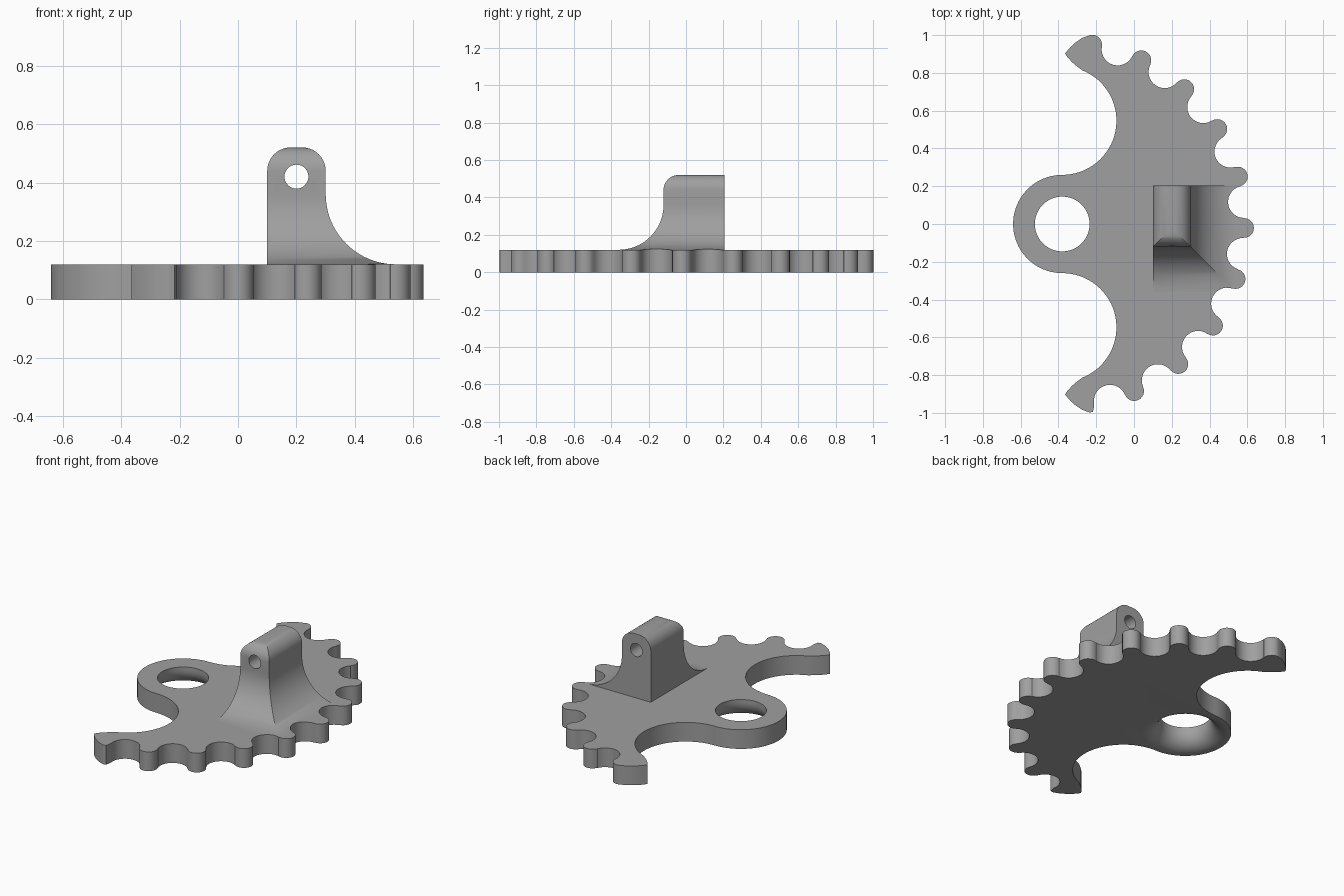
import bpy, bmesh, math
from mathutils import Vector

if "Cube" in bpy.data.objects:
    bpy.data.objects.remove(bpy.data.objects["Cube"])

HUB = Vector((-0.38, 0.0))
THICK = 0.12
PITCH = 360 / 22
MID = -1.25           # angle of the middle tooth

grey = bpy.data.materials.new("plain grey")
grey.diffuse_color = (0.35, 0.35, 0.35, 1)
grey.use_nodes = True
grey.node_tree.nodes["Principled BSDF"].inputs["Base Color"].default_value = grey.diffuse_color


def arc(cx, cy, r, a0, a1, n):
    """Points on a circle from angle a0 to a1 in degrees."""
    out = []
    for i in range(n + 1):
        a = math.radians(a0 + (a1 - a0) * i / n)
        out.append((cx + r * math.cos(a), cy + r * math.sin(a)))
    return out


def on_gear(points, angle):
    """Turn local (tangent, radius) points to their place on the gear."""
    c, s = math.cos(math.radians(angle)), math.sin(math.radians(angle))
    return [(HUB.x + r * c - t * s, HUB.y + r * s + t * c) for t, r in points]


def prism(name, points, axis, lo, hi):
    """Extrude a closed profile along an axis."""
    place = {"X": lambda u, v, w: (w, u, v),
             "Y": lambda u, v, w: (u, w, v),
             "Z": lambda u, v, w: (u, v, w)}[axis]
    bm = bmesh.new()
    a = [bm.verts.new(place(u, v, lo)) for u, v in points]
    b = [bm.verts.new(place(u, v, hi)) for u, v in points]
    bm.faces.new(a)
    bm.faces.new(b)
    for i in range(len(a)):
        j = (i + 1) % len(a)
        bm.faces.new((a[i], a[j], b[j], b[i]))
    return finish(name, bm)


def lathe(name, profile, centre, n=64):
    """Revolve a (radius, height) profile and cap both ends."""
    bm = bmesh.new()
    rings = [[bm.verts.new((centre.x + r * math.cos(math.tau * k / n),
                            centre.y + r * math.sin(math.tau * k / n), z))
              for k in range(n)] for r, z in profile]
    for p, q in zip(rings, rings[1:]):
        for k in range(n):
            m = (k + 1) % n
            bm.faces.new((p[k], p[m], q[m], q[k]))
    bm.faces.new(rings[0])
    bm.faces.new(rings[-1])
    return finish(name, bm)


def finish(name, bm):
    bmesh.ops.recalc_face_normals(bm, faces=bm.faces)
    mesh = bpy.data.meshes.new(name)
    bm.to_mesh(mesh)
    bm.free()
    mesh.materials.append(grey)
    obj = bpy.data.objects.new(name, mesh)
    bpy.context.collection.objects.link(obj)
    return obj


def combine(obj, tool, operation):
    """Apply a boolean and remove the tool."""
    bpy.context.view_layer.objects.active = obj
    mod = obj.modifiers.new("cut", "BOOLEAN")
    mod.operation, mod.solver, mod.object = operation, "EXACT", tool
    bpy.ops.object.modifier_apply(modifier=mod.name)
    bpy.data.objects.remove(tool)


def smooth(obj):
    bpy.ops.object.select_all(action="DESELECT")
    obj.select_set(True)
    bpy.context.view_layer.objects.active = obj
    bpy.ops.object.shade_smooth_by_angle(angle=math.radians(30))


# Gear outline: rounded gaps and teeth, counter-clockwise
outline = []
for k in range(10):
    gap = MID + (k - 4.5) * PITCH
    outline += on_gear(arc(0, 0.97, 0.085, 187, 353, 14), gap)
    tooth = arc(0, 0.963, 0.052, 180, 0 if k < 9 else 75, 12)
    outline += on_gear(tooth, gap + PITCH / 2)
# upper horn, upper scallop, hub, lower scallop, lower horn
outline += [(-0.275, 0.985), (-0.318, 0.955), (-0.345, 0.928), (-0.365, 0.902),
            (-0.350, 0.88), (-0.325, 0.854), (-0.30, 0.833)]
outline += arc(HUB.x, 0.547, 0.287, 68.5, -90, 32)
outline += arc(HUB.x, 0, 0.26, 90, 270, 40)[1:]
outline += arc(HUB.x, -0.547, 0.287, 90, -68.5, 32)[1:]
outline += [(-0.30, -0.833), (-0.325, -0.854), (-0.350, -0.88), (-0.365, -0.902),
            (-0.345, -0.928), (-0.318, -0.955), (-0.275, -0.983),
            (-0.235, -0.998), (-0.217, -0.994), (-0.211, -0.965)]

# Plate with a hub hole that flares out towards the underside
plate = prism("gear_plate", outline, "Z", 0, THICK)
flare = [(0.145, 0.2)]
flare += [(HUB.x + 0.625 + u, v) for u, v in arc(0, 0.1, 0.1, 180, 270, 12)]
flare += [(0.245, -0.05)]
combine(plate, lathe("hub_hole_cutter", flare, HUB), "DIFFERENCE")

# Bracket: two crossing profiles, each with a rounded top and a sweeping foot
TOP, R, FOOT = 0.52, 0.08, 0.24
sweep = arc(0.30 + FOOT, THICK + FOOT, FOOT, 180, 270, 20)
front = [(0.10, THICK)] + arc(0.10 + R, TOP - R, R, 180, 90, 10)
front += arc(0.30 - R, TOP - R, R, 90, 0, 10) + sweep
side = [(0.205, THICK), (0.205, TOP)] + arc(-0.12 + R, TOP - R, R, 90, 180, 10)
side += arc(-0.12 - FOOT, THICK + FOOT, FOOT, 0, -90, 20)
bracket = prism("bracket", front, "Y", -0.5, 0.4)
combine(bracket, prism("side_profile", side, "X", -0.2, 0.9), "INTERSECT")
combine(bracket, prism("outline_trim", outline, "Z", -0.1, 0.8), "INTERSECT")
pin = arc(0.20, 0.42, 0.041, 0, 360, 32)[:-1]
combine(bracket, prism("pin_hole_cutter", pin, "Y", -0.6, 0.6), "DIFFERENCE")

for part in (plate, bracket):
    smooth(part)
